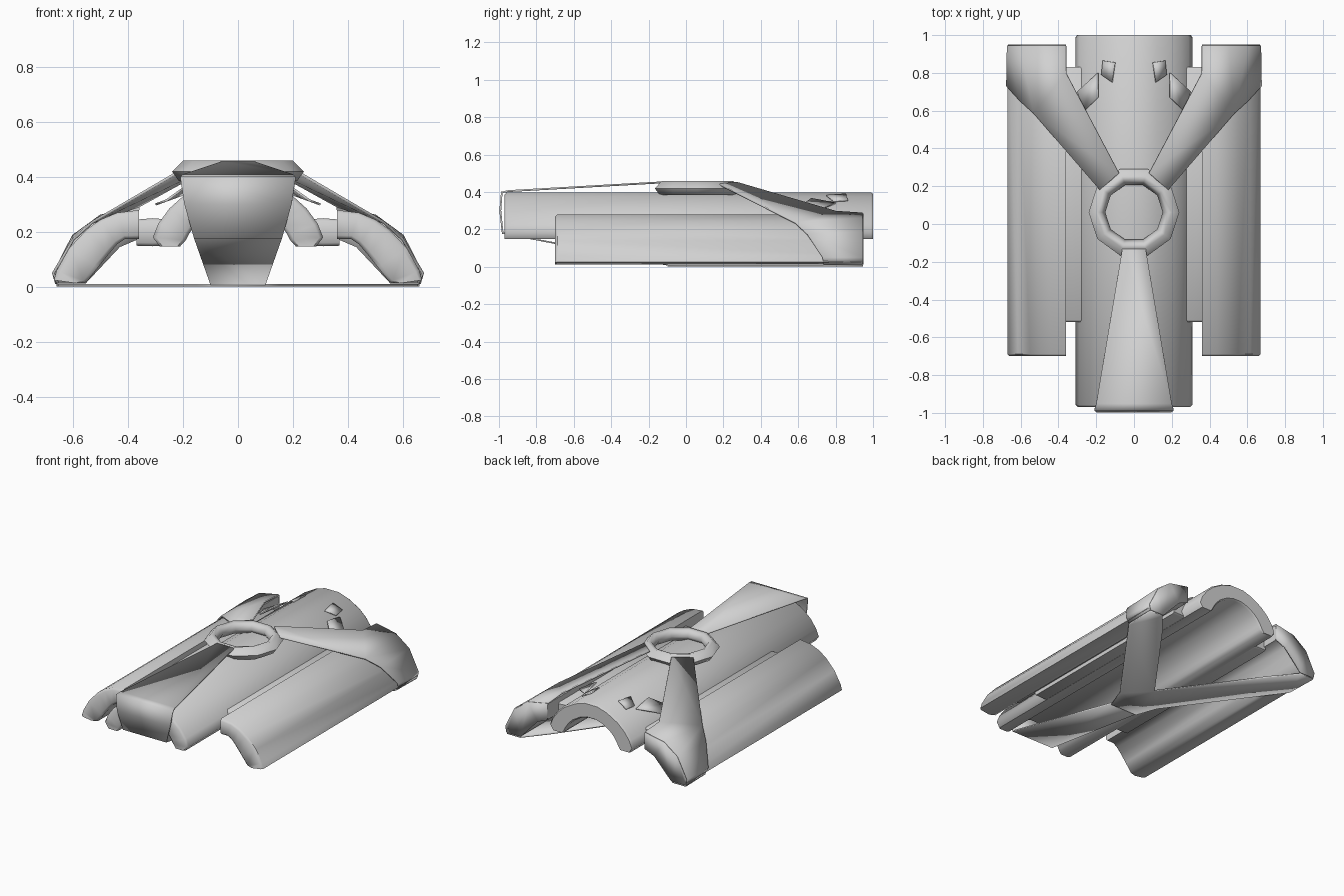
import bpy, bmesh, math

if "Cube" in bpy.data.objects:
    bpy.data.objects.remove(bpy.data.objects["Cube"])

grey = bpy.data.materials.new("light_grey")
grey.diffuse_color = (0.64, 0.64, 0.64, 1)
grey.use_nodes = True
grey.node_tree.nodes["Principled BSDF"].inputs["Base Color"].default_value = grey.diffuse_color


def make(name, verts, faces, thickness=0, angle=50):
    """Mesh object with clean normals, optional thickness and smooth shading."""
    me = bpy.data.meshes.new(name)
    me.from_pydata(verts, [], faces)
    bm = bmesh.new()
    bm.from_mesh(me)
    bmesh.ops.recalc_face_normals(bm, faces=bm.faces)
    bm.to_mesh(me)
    bm.free()
    me.materials.append(grey)
    ob = bpy.data.objects.new(name, me)
    bpy.context.collection.objects.link(ob)
    if thickness:
        m = ob.modifiers.new("thickness", 'SOLIDIFY')
        m.thickness = thickness
        m.offset = 0
    bpy.ops.object.select_all(action='DESELECT')
    ob.select_set(True)
    bpy.context.view_layer.objects.active = ob
    bpy.ops.object.shade_smooth_by_angle(angle=math.radians(angle))
    return ob


def shell(name, outer, inner, y0, y1, side=1):
    """Long thick shell: paired outer and inner (x, z) points, softened end rims."""
    n = len(outer)
    verts, faces = [], []
    for y, t in ((y0, .12), (y0 + .012, 0), (y1 - .012, 0), (y1, .08)):
        for a, b in ((outer, inner), (inner, outer)):
            pts = [(side * (p[0] + (q[0] - p[0]) * t), y, p[1] + (q[1] - p[1]) * t)
                   for p, q in zip(a, b)]
            verts += pts if a is outer else pts[::-1]
    m = 2 * n
    for r in range(3):
        for i in range(m):
            j = (i + 1) % m
            faces.append((r * m + i, r * m + j, (r + 1) * m + j, (r + 1) * m + i))
    for r in (0, 3):
        for i in range(n - 1):
            faces.append((r * m + i, r * m + i + 1, r * m + m - 2 - i, r * m + m - 1 - i))
    return make(name, verts, faces)


# Central rounded arch, profile mirrored about x = 0
half_out = [(.285, .148), (.31, .18), (.29, .23), (.25, .285), (.20, .33), (.12, .375), (.05, .398)]
half_in = [(.21, .148), (.19, .17), (.18, .19), (.16, .22), (.13, .25), (.08, .28), (.03, .295)]


def mirrored(p):
    return p + [(-x, z) for x, z in reversed(p)]


shell("central_shell", mirrored(half_out), mirrored(half_in), -.97, 1.0)

for s, label in ((1, "right"), (-1, "left")):
    # Outer curved side shell
    shell(label + "_side_shell",
          [(.36, .28), (.44, .27), (.50, .245), (.55, .21), (.615, .14), (.66, .06), (.67, .025)],
          [(.36, .175), (.41, .175), (.44, .155), (.47, .12), (.51, .07), (.55, .018), (.58, .012)],
          -.70, .945, s)
    # Short filler shell between centre and side
    shell(label + "_inner_shell",
          [(.20, .24), (.25, .245), (.31, .25), (.37, .245)],
          [(.20, .165), (.25, .15), (.31, .148), (.37, .15)], -.52, .83, s)

    # Rear strap running from the ring, over and around the side shell
    v = [(.08, .27, .45), (.18, .18, .44),
         (.36, .80, .295), (.53, .585, .235),
         (.36, .945, .285), (.50, .945, .258),
         (.60, .65, .172), (.60, .945, .185),
         (.672, .73, .05), (.668, .945, .05),
         (.655, .735, .012), (.66, .945, .012)]
    f = [(0, 1, 3, 2), (2, 3, 5, 4), (3, 6, 7, 5), (6, 8, 9, 7), (8, 10, 11, 9)]
    make(label + "_rear_strap", [(s * x, y, z) for x, y, z in v], f, .01)

    # Closed strap end behind the side shell
    v = [(.36, .285), (.50, .258), (.60, .185), (.668, .05), (.66, .012), (.555, .012), (.43, .145), (.36, .175)]
    make(label + "_strap_end", [(s * x, .947, z) for x, z in v],
         [(0, 1, 6, 7), (1, 2, 5, 6), (2, 3, 4, 5)], .006)

    # Small raised flaps on the rear of the central shell
    v = [(.10, .855, .389), (.164, .865, .355), (.172, .79, .35), (.115, .75, .381)]
    make(label + "_top_flap", [(s * x, y, z) for x, y, z in v], [(0, 1, 2, 3)], .008)
    v = [(.19, .80, .34), (.30, .70, .30), (.26, .60, .315), (.19, .67, .365)]
    make(label + "_shoulder_flap", [(s * x, y, z) for x, y, z in v], [(0, 1, 2, 3)], .008)

# Front strap: from the ring, round the nose and back underneath
rows = [(-.12, .452, .06), (-.95, .405, .20), (-.985, .398, .21),
        (-.993, .30, .195), (-.98, .18, .16), (-.10, .012, .10)]
verts = [(s * w, y, z) for y, z, w in rows for s in (-1, 1)]
make("front_strap", verts, [(2 * i, 2 * i + 1, 2 * i + 3, 2 * i + 2) for i in range(5)], .01, 30)

# Flat three-way strap underneath
right = [(.10, -.10), (.15, .04), (.655, .73), (.66, .945), (.56, .945), (.44, .80)]
pts = right + [(0, .20)] + [(-x, y) for x, y in reversed(right)]
make("bottom_strap", [(x, y, .006) for x, y in pts],
     [(0, 1, 6, 11, 12), (1, 2, 3, 4, 5, 6), (11, 10, 9, 8, 7, 6)], .01, 30)

# Ten-sided ring on top
section = [(.24, .42), (.20, .46), (.175, .455), (.152, .42), (.175, .385), (.215, .385)]
verts = [(r * math.cos(i * math.tau / 10), .062 + r * math.sin(i * math.tau / 10), z)
         for i in range(10) for r, z in section]
faces = []
for i in range(10):
    for j in range(6):
        a, b, k = i * 6, (i + 1) % 10 * 6, (j + 1) % 6
        faces.append((a + j, a + k, b + k, b + j))
make("top_ring", verts, faces, 0, 70)
